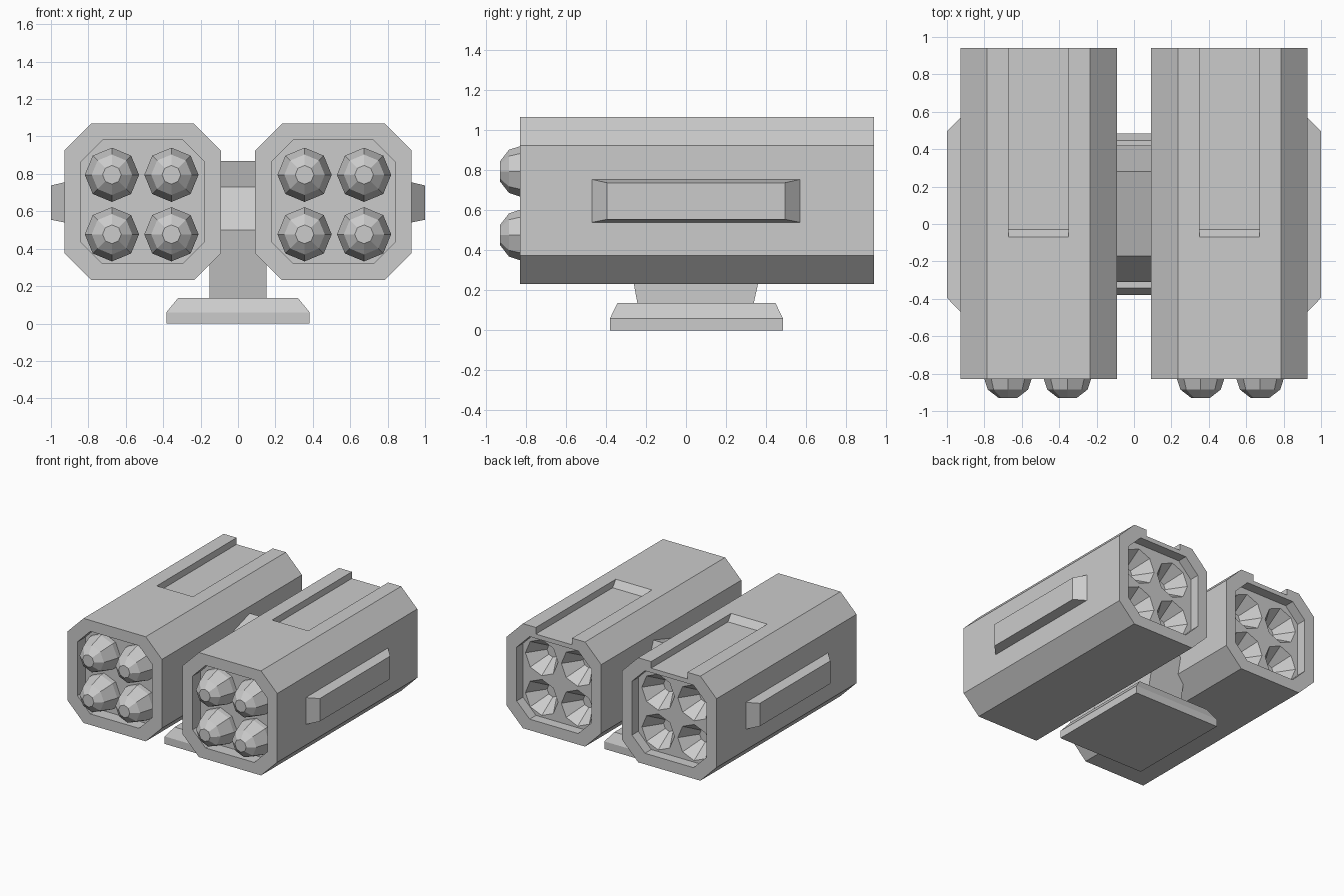
import bpy, bmesh, math

cube = bpy.data.objects.get("Cube")
if cube:
    bpy.data.objects.remove(cube, do_unlink=True)

grey = bpy.data.materials.new("light_grey")
grey.use_nodes = True
grey.diffuse_color = (0.6, 0.6, 0.6, 1)
grey.node_tree.nodes["Principled BSDF"].inputs["Base Color"].default_value = (0.6, 0.6, 0.6, 1)


def loft(name, stacks):
    """One object from stacks of rings; each stack is a closed, capped solid."""
    bm = bmesh.new()
    for rings in stacks:
        loops = [[bm.verts.new(p) for p in ring] for ring in rings]
        n = len(loops[0])
        for a, b in zip(loops, loops[1:]):
            for i in range(n):
                j = (i + 1) % n
                bm.faces.new((a[i], a[j], b[j], b[i]))
        bm.faces.new(loops[0])
        bm.faces.new(loops[-1])
    bmesh.ops.recalc_face_normals(bm, faces=bm.faces)
    mesh = bpy.data.meshes.new(name)
    bm.to_mesh(mesh)
    bm.free()
    mesh.materials.append(grey)
    obj = bpy.data.objects.new(name, mesh)
    bpy.context.collection.objects.link(obj)
    return obj


def cut(obj, cutter):
    cutter.hide_render = True
    mod = obj.modifiers.new("cut", 'BOOLEAN')
    mod.object, mod.operation, mod.solver = cutter, 'DIFFERENCE', 'EXACT'
    bpy.context.view_layer.objects.active = obj
    bpy.ops.object.modifier_apply(modifier=mod.name)
    bpy.data.objects.remove(cutter, do_unlink=True)


def chamfered(cx, cz, half, flat, y):
    """Square with cut corners, facing along y."""
    pts = [(flat, half), (half, flat), (half, -flat), (flat, -half),
           (-flat, -half), (-half, -flat), (-half, flat), (-flat, half)]
    return [(cx + x, y, cz + z) for x, z in pts]


def circle(cx, cz, r, y, n=8):
    return [(cx + r * math.sin(math.tau * i / n), y, cz + r * math.cos(math.tau * i / n))
            for i in range(n)]


def rect_z(hx, y0, y1, z):
    return [(-hx, y0, z), (hx, y0, z), (hx, y1, z), (-hx, y1, z)]


FRONT, BACK, POD_X, POD_Z = -0.83, 0.94, 0.51, 0.65

for side, s in (("left", 1), ("right", -1)):
    cx = s * POD_X
    centres = [(s * 0.515 + dx, 0.636 + dz) for dx in (-0.159, 0.159) for dz in (-0.159, 0.159)]

    # Octagonal launcher pod with a recess at each end
    outer, inner = (0.418, 0.275), (0.33, 0.215)
    pod = loft(side + "_pod", [[
        chamfered(cx, POD_Z, *inner, FRONT + 0.1),
        chamfered(cx, POD_Z, *inner, FRONT),
        chamfered(cx, POD_Z, *outer, FRONT),
        chamfered(cx, POD_Z, *outer, BACK),
        chamfered(cx, POD_Z, *inner, BACK),
        chamfered(cx, POD_Z, *inner, BACK - 0.08)]])

    # Roof channel with a ramped front, open at the back
    slot = [(-0.07, 1.1), (-0.07, 1.068), (-0.03, 1.015), (1.0, 1.015), (1.0, 1.1)]
    cut(pod, loft("channel_cutter", [[[(cx + dx, y, z) for y, z in slot] for dx in (-0.16, 0.16)]]))

    # Exhaust cups in the back
    cut(pod, loft("exhaust_cutter", [[
        circle(x, z, 0.145, BACK - 0.08 + 0.001),
        circle(x, z, 0.05, BACK - 0.22)] for x, z in centres]))

    # Four faceted warheads
    nose = [(0.145, FRONT + 0.11), (0.145, FRONT + 0.06), (0.108, FRONT - 0.055), (0.05, -0.93)]
    loft(side + "_warheads", [[circle(x, z, r, y) for r, y in nose] for x, z in centres])

    # Tapered side rail
    def rail(x, y0, y1, z0, z1):
        return [(s * x, y0, z0), (s * x, y1, z0), (s * x, y1, z1), (s * x, y0, z1)]
    loft(side + "_side_rail", [[rail(0.91, -0.47, 0.57, 0.54, 0.755),
                                rail(0.927, -0.47, 0.57, 0.54, 0.755),
                                rail(1.0, -0.395, 0.495, 0.555, 0.738)]])

# Mounting post between the pods
post = [(-0.24, 0.12), (-0.31, 0.5), (-0.17, 0.73), (0.28, 0.87), (0.42, 0.5), (0.335, 0.12)]
loft("mounting_post", [[[(x, y, z) for y, z in post] for x in (-0.153, 0.153)]])

# Base plate with bevelled top
loft("base_plate", [[rect_z(0.383, -0.38, 0.485, 0), rect_z(0.383, -0.38, 0.485, 0.06),
                     rect_z(0.32, -0.343, 0.447, 0.137)]])
